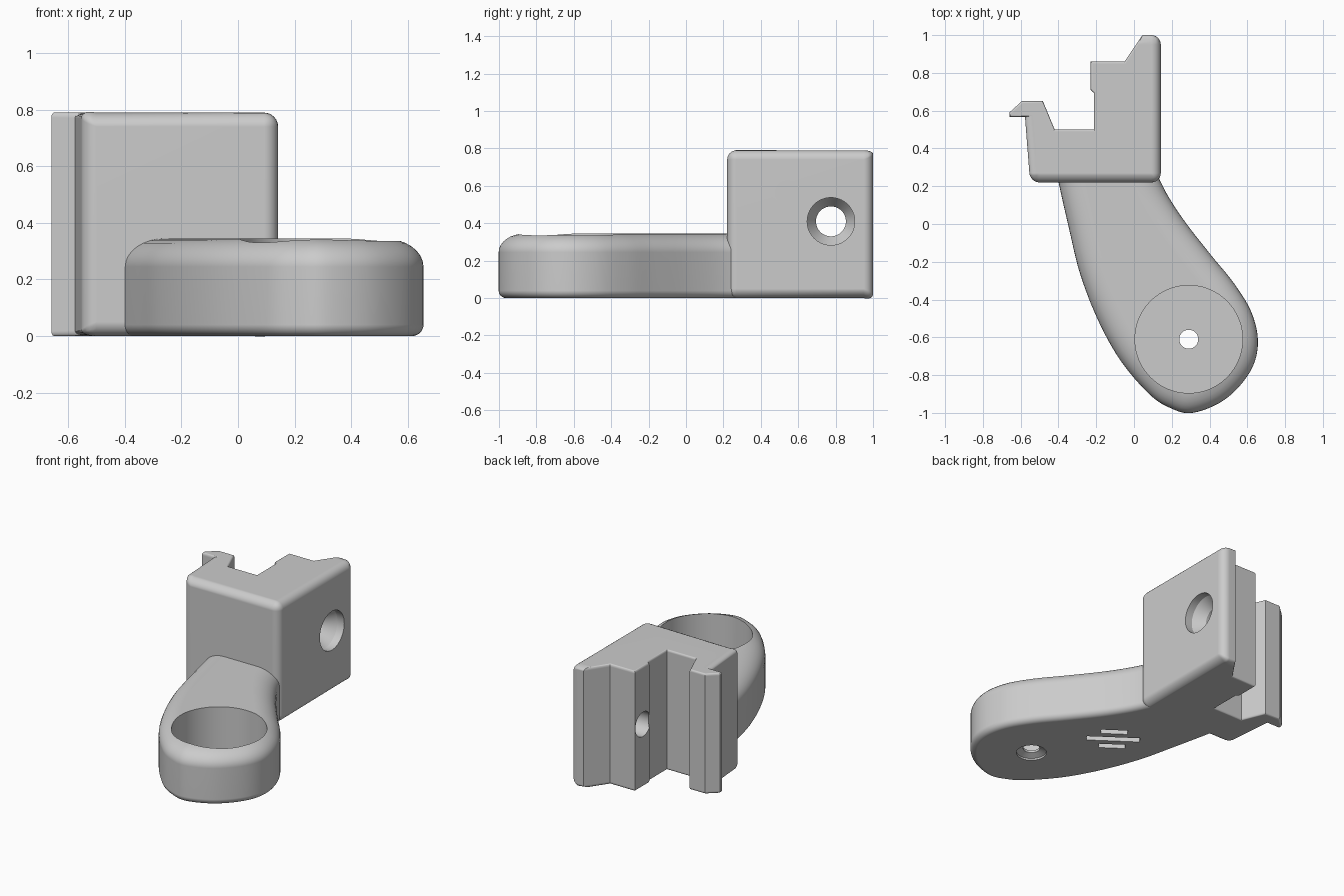
import bpy, bmesh
from math import sin, cos, pi, radians, atan2
from mathutils import Vector, Matrix

if "Cube" in bpy.data.objects:
    bpy.data.objects.remove(bpy.data.objects["Cube"], do_unlink=True)

GREY = (0.6, 0.6, 0.6, 1)
grey = bpy.data.materials.new("plain_grey")
grey.use_nodes = True
grey.diffuse_color = GREY
grey.node_tree.nodes["Principled BSDF"].inputs["Base Color"].default_value = GREY


def add_object(name, bm):
    bmesh.ops.recalc_face_normals(bm, faces=bm.faces)
    mesh = bpy.data.meshes.new(name)
    bm.to_mesh(mesh)
    bm.free()
    mesh.materials.append(grey)
    obj = bpy.data.objects.new(name, mesh)
    bpy.context.collection.objects.link(obj)
    return obj


def loft(rings):
    """Closed solid through rings that all have the same point count."""
    bm = bmesh.new()
    loops = [[bm.verts.new(p) for p in ring] for ring in rings]
    n = len(loops[0])
    for a, b in zip(loops, loops[1:]):
        for i in range(n):
            j = (i + 1) % n
            bm.faces.new((a[i], a[j], b[j], b[i]))
    bm.faces.new(list(reversed(loops[0])))
    bm.faces.new(loops[-1])
    return bm


def lathe(name, profile, matrix, n=64):
    """Round solid from (radius, height) pairs along local z."""
    return add_object(name, loft([[matrix @ Vector((r * cos(2 * pi * i / n), r * sin(2 * pi * i / n), h))
                                   for i in range(n)] for r, h in profile]))


def evaluated_mesh(obj):
    bpy.context.view_layer.update()
    graph = bpy.context.evaluated_depsgraph_get()
    return bpy.data.meshes.new_from_object(obj.evaluated_get(graph))


def cut(obj, cutter):
    """Subtract the cutter; the second solver is used if the first gives nothing."""
    mod = obj.modifiers.new("cut", "BOOLEAN")
    mod.operation = "DIFFERENCE"
    mod.object = cutter
    for solver in ("EXACT", "MANIFOLD"):
        mod.solver = solver
        result = evaluated_mesh(obj)
        if len(result.polygons) > 10:
            break
    obj.modifiers.clear()
    if len(result.polygons) > 10:
        obj.data = result
    bpy.data.objects.remove(cutter, do_unlink=True)


def smooth(obj):
    bpy.ops.object.select_all(action="DESELECT")
    obj.select_set(True)
    bpy.context.view_layer.objects.active = obj
    bpy.ops.object.shade_smooth_by_angle(angle=radians(32))
    # Keep the large faces flat next to the rounded edges
    normals = obj.modifiers.new("flat_faces", "WEIGHTED_NORMAL")
    normals.keep_sharp = True


# Clamp block: rail-shaped profile extruded upward
HEIGHT = 0.79
profile = [(-0.55, 0.22), (0.142, 0.22), (0.142, 1.0), (0.045, 1.0), (-0.05, 0.86),
           (-0.23, 0.86), (-0.23, 0.71), (-0.213, 0.695), (-0.213, 0.5), (-0.42, 0.5),
           (-0.482, 0.65), (-0.594, 0.65), (-0.66, 0.59), (-0.66, 0.566), (-0.577, 0.566)]
bm = loft([[(x, y, z) for x, y in profile] for z in (0, HEIGHT)])

# Large rounding on the outer box edges, a fine break on the rail side
weight = bm.edges.layers.float.new("bevel_weight_edge")
for e in bm.edges:
    a, b = e.verts[0].co, e.verts[1].co
    mid = (a + b) / 2
    outer = (mid.y < 0.24 or mid.x > 0.13 or (mid.x < -0.55 and mid.y < 0.5)
             or (mid.y > 0.95 and mid.x > 0.06))
    if abs(a.z - b.z) > 0.1:
        e[weight] = 1.0 if outer else 0.0
    else:
        e[weight] = 1.0 if outer else 0.2
clamp = add_object("clamp_block", bm)
bevel = clamp.modifiers.new("rounding", "BEVEL")
bevel.limit_method = "WEIGHT"
bevel.width = 0.05
bevel.segments = 6
bevel.use_clamp_overlap = False
rounded = evaluated_mesh(clamp)
clamp.modifiers.clear()
clamp.data = rounded

# Countersunk screw hole through the clamp
across = Matrix.Translation((0.142, 0.775, 0.41)) @ Matrix.Rotation(pi / 2, 4, "Y")
cut(clamp, lathe("screw_cutter", [(0.08, -0.5), (0.08, -0.12), (0.127, -0.05),
                                  (0.127, 0.1)], across))

# Arm: smooth closed outline
outline = [(-0.40, 0.225), (-0.345, -0.02), (-0.285, -0.265), (-0.19, -0.51), (-0.07, -0.725),
           (0.08, -0.90), (0.19, -0.973), (0.31, -1.0), (0.48, -0.93), (0.61, -0.79),
           (0.656, -0.64), (0.625, -0.475), (0.53, -0.315), (0.40, -0.155), (0.25, 0.04),
           (0.14, 0.225), (0.07, 0.43), (0.02, 0.58), (-0.07, 0.67), (-0.19, 0.7),
           (-0.31, 0.67), (-0.41, 0.58), (-0.435, 0.42)]
points = [Vector(p) for p in outline]
count = len(points)
path = []
STEPS = 6
for i in range(count):
    p0, p1, p2, p3 = (points[(i + k) % count] for k in (-1, 0, 1, 2))
    for s in range(STEPS):
        t = s / STEPS
        path.append(0.5 * (2 * p1 + (p2 - p0) * t + (2 * p0 - 5 * p1 + 4 * p2 - p3) * t ** 2
                           + (3 * p1 - p0 - 3 * p2 + p3) * t ** 3))
total = len(path)
inward = []
for i in range(total):
    d = (path[(i + 3) % total] - path[i - 3]).normalized()
    inward.append(Vector((-d.y, d.x)))


def arm_ring(inset, z):
    return [(p + n * inset).to_3d() + Vector((0, 0, z)) for p, n in zip(path, inward)]


TOP, LOW, WIDE, DROP = 0.345, 0.04, 0.14, 0.1
quarter = [k * pi / 16 for k in range(9)]
rings = [arm_ring(LOW * (1 - sin(a)), LOW * (1 - cos(a))) for a in quarter]
rings += [arm_ring(WIDE * (1 - cos(a)), TOP - DROP * (1 - sin(a))) for a in quarter]
bm = loft(rings)

# Trim the arm flat inside the clamp
bmesh.ops.bisect_plane(bm, geom=bm.verts[:] + bm.edges[:] + bm.faces[:],
                       plane_co=(0, 0.4, 0), plane_no=(0, 1, 0), clear_outer=True)
bmesh.ops.edgeloop_fill(bm, edges=[e for e in bm.edges if e.is_boundary])
arm = add_object("curved_arm", bm)

# Round pocket with a countersunk hole in its floor
PIVOT = Matrix.Translation((0.29, -0.61, 0))
cut(arm, lathe("pocket_cutter", [(0.285, 0.045), (0.285, 0.5)], PIVOT, 96))
cut(arm, lathe("floor_hole_cutter", [(0.09, -0.1), (0.09, 0.012), (0.05, 0.03), (0.05, 0.1)],
               PIVOT))

# Shallow slots in the underside
for length, offset in ((0.32, 0), (0.16, 0.085), (0.16, -0.085)):
    bm = bmesh.new()
    place = (Matrix.Translation((0.02, -0.17, 0)) @ Matrix.Rotation(atan2(0.185, -0.26), 4, "Z")
             @ Matrix.Translation((0, offset, 0)) @ Matrix.Diagonal((length, 0.045, 0.06, 1)))
    bmesh.ops.create_cube(bm, size=1, matrix=place)
    cut(arm, add_object("slot_cutter", bm))

for part in (clamp, arm):
    smooth(part)
